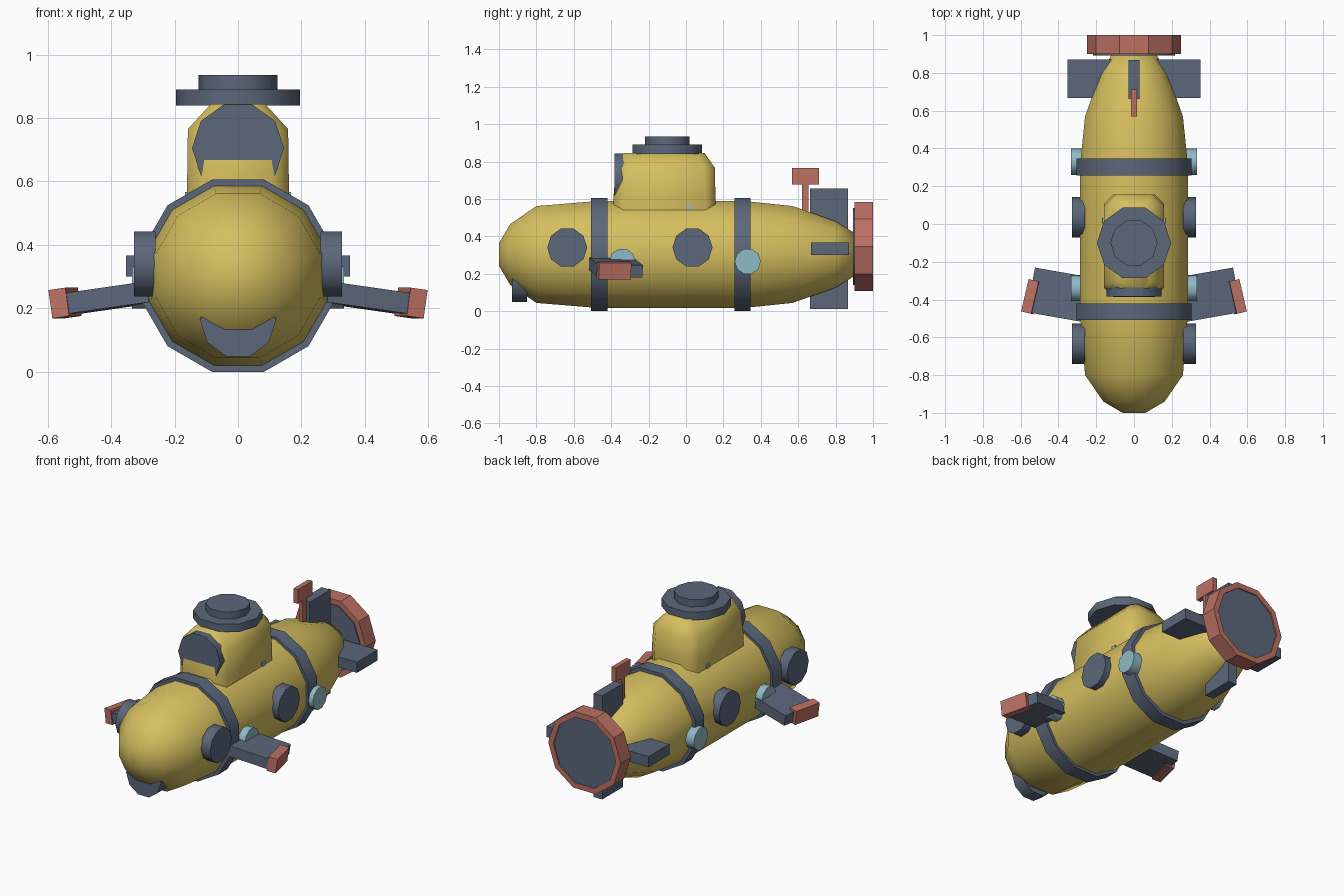
import bpy
import bmesh
from math import radians, pi, cos, sin
from mathutils import Matrix, Vector

if "Cube" in bpy.data.objects:
    bpy.data.objects.remove(bpy.data.objects["Cube"], do_unlink=True)


def material(name, rgb):
    m = bpy.data.materials.new(name)
    m.use_nodes = True
    m.diffuse_color = (*rgb, 1)
    m.node_tree.nodes["Principled BSDF"].inputs["Base Color"].default_value = (*rgb, 1)
    return m


YELLOW = material("warm yellow", (0.67, 0.52, 0.115))
SLATE = material("slate blue", (0.105, 0.135, 0.195))
CORAL = material("coral red", (0.51, 0.165, 0.125))
GLASS = material("pale blue", (0.28, 0.49, 0.57))


def finish(name, bm, mat, smooth=0):
    bmesh.ops.recalc_face_normals(bm, faces=bm.faces)
    me = bpy.data.meshes.new(name)
    bm.to_mesh(me)
    bm.free()
    me.materials.append(mat)
    if smooth:
        me.shade_smooth()
        me.set_sharp_from_angle(angle=radians(smooth))
    ob = bpy.data.objects.new(name, me)
    bpy.context.collection.objects.link(ob)
    return ob


def loft(name, rings, mat, smooth=0, closed=False):
    """Skin a list of point loops; cap the ends or close back on itself."""
    bm = bmesh.new()
    loops = [[bm.verts.new(p) for p in ring] for ring in rings]
    pairs = list(zip(loops, loops[1:]))
    if closed:
        pairs.append((loops[-1], loops[0]))
    else:
        bm.faces.new(loops[0])
        bm.faces.new(loops[-1])
    n = len(loops[0])
    for a, b in pairs:
        for i in range(n):
            j = (i + 1) % n
            bm.faces.new((a[i], a[j], b[j], b[i]))
    return finish(name, bm, mat, smooth)


def circle(axis, centre, r, n, turn=0.0):
    """Regular polygon facing the axis, turned by a fraction of one side."""
    out = []
    for i in range(n):
        a = 2 * pi * (i + turn) / n
        u, v = r * cos(a), r * sin(a)
        offset = {"x": (0, u, v), "y": (u, 0, v), "z": (u, v, 0)}[axis]
        out.append(Vector(centre) + Vector(offset))
    return out


def disc(name, axis, start, end, r, n, mat, turn=0.0, smooth=40):
    return loft(name, [circle(axis, start, r, n, turn), circle(axis, end, r, n, turn)], mat, smooth)


def box(name, centre, size, mat, rot=(0, 0, 0), side=1):
    bm = bmesh.new()
    bmesh.ops.create_cube(bm, size=1, matrix=Matrix.Diagonal((*size, 1)))
    turn = Matrix.Rotation(radians(rot[2]), 4, "Z") @ Matrix.Rotation(radians(rot[1]), 4, "Y")
    bm.transform(Matrix.Diagonal((side, 1, 1, 1)) @ Matrix.Translation(centre) @ turn)
    return finish(name, bm, mat)


# Hull: twelve-sided body turned around the long axis
MID = 0.303
profile = [(-1, 0.062), (-0.94, 0.168), (-0.8, 0.268), (-0.46, 0.297), (0.3, 0.297),
           (0.57, 0.268), (0.8, 0.183), (0.9, 0.12)]
loft("hull", [circle("y", (0, y, MID), r, 12, 0.5) for y, r in profile], YELLOW, 80)

# Bands around the hull
for name, y in (("front_band", -0.465), ("rear_band", 0.302)):
    h = 0.044
    section = [(-h, 0.28), (-h, 0.314), (h, 0.314), (h, 0.28)]
    loft(name, [circle("y", (0, y + dy, MID), r, 12, 0.5) for dy, r in section], SLATE, 40, True)

# Tower: stacked chamfered rectangles
def tower_loop(z, x, front, back, c):
    return [(-x + c, front, z), (x - c, front, z), (x, front + c, z), (x, back - c, z),
            (x - c, back, z), (-x + c, back, z), (-x, back - c, z), (-x, front + c, z)]


loft("tower", [tower_loop(0.54, 0.16, -0.387, 0.157, 0.05),
               tower_loop(0.62, 0.16, -0.387, 0.157, 0.05),
               tower_loop(0.765, 0.158, -0.375, 0.155, 0.06),
               tower_loop(0.845, 0.085, -0.335, 0.1, 0.03)], YELLOW, 60)

# Round front window on the tower and lamp under the nose
disc("tower_window", "y", (0, -0.383, 0.705), (0, -0.3, 0.705), 0.145, 10, SLATE, 0)
disc("nose_lamp", "y", (0, -0.93, 0.163), (0, -0.85, 0.163), 0.12, 10, SLATE, 0)

# Hatch
disc("hatch_base", "z", (0, -0.1, 0.84), (0, -0.1, 0.89), 0.196, 10, SLATE)
disc("hatch_lid", "z", (0, -0.1, 0.89), (0, -0.1, 0.935), 0.125, 10, SLATE)

# Parts repeated on both sides
for side, s in (("left", 1), ("right", -1)):
    for place, y in (("front", -0.635), ("rear", 0.035)):
        disc(f"{side}_{place}_porthole", "x", (s * 0.26, y, 0.34), (s * 0.327, y, 0.34),
             0.107, 10, SLATE)
    for place, y in (("front", -0.34), ("rear", 0.33)):
        disc(f"{side}_{place}_lamp", "x", (s * 0.26, y, 0.266), (s * 0.334, y, 0.266),
             0.07, 10, GLASS)
    box(f"{side}_tower_light", (0.155, 0.018, 0.555), (0.025, 0.03, 0.025), GLASS, side=s)
    box(f"{side}_wing", (0.38, -0.378, 0.236), (0.33, 0.24, 0.066), SLATE, (0, 8, 10), s)
    box(f"{side}_wing_tip", (0.545, -0.385, 0.217), (0.055, 0.176, 0.09), CORAL, (0, 8, 13), s)

# Tail fins
box("tail_fin_horizontal", (0, 0.77, 0.333), (0.706, 0.204, 0.066), SLATE)
box("tail_fin_vertical", (0, 0.765, 0.333), (0.06, 0.204, 0.645), SLATE)

# Propeller housing: a ring around a solid disc
TAIL = 0.345
shroud = [(0.9, 0.215), (0.9, 0.25), (1.0, 0.25), (1.0, 0.215)]
loft("propeller_ring", [circle("y", (0, y, TAIL), r, 10) for y, r in shroud], CORAL, 0, True)
disc("propeller_disc", "y", (0, 0.893, TAIL), (0, 0.993, TAIL), 0.217, 10, SLATE)

# Periscope
box("periscope_pole", (0, 0.638, 0.61), (0.024, 0.036, 0.16), CORAL)
box("periscope_head", (0, 0.64, 0.722), (0.03, 0.144, 0.088), CORAL)
